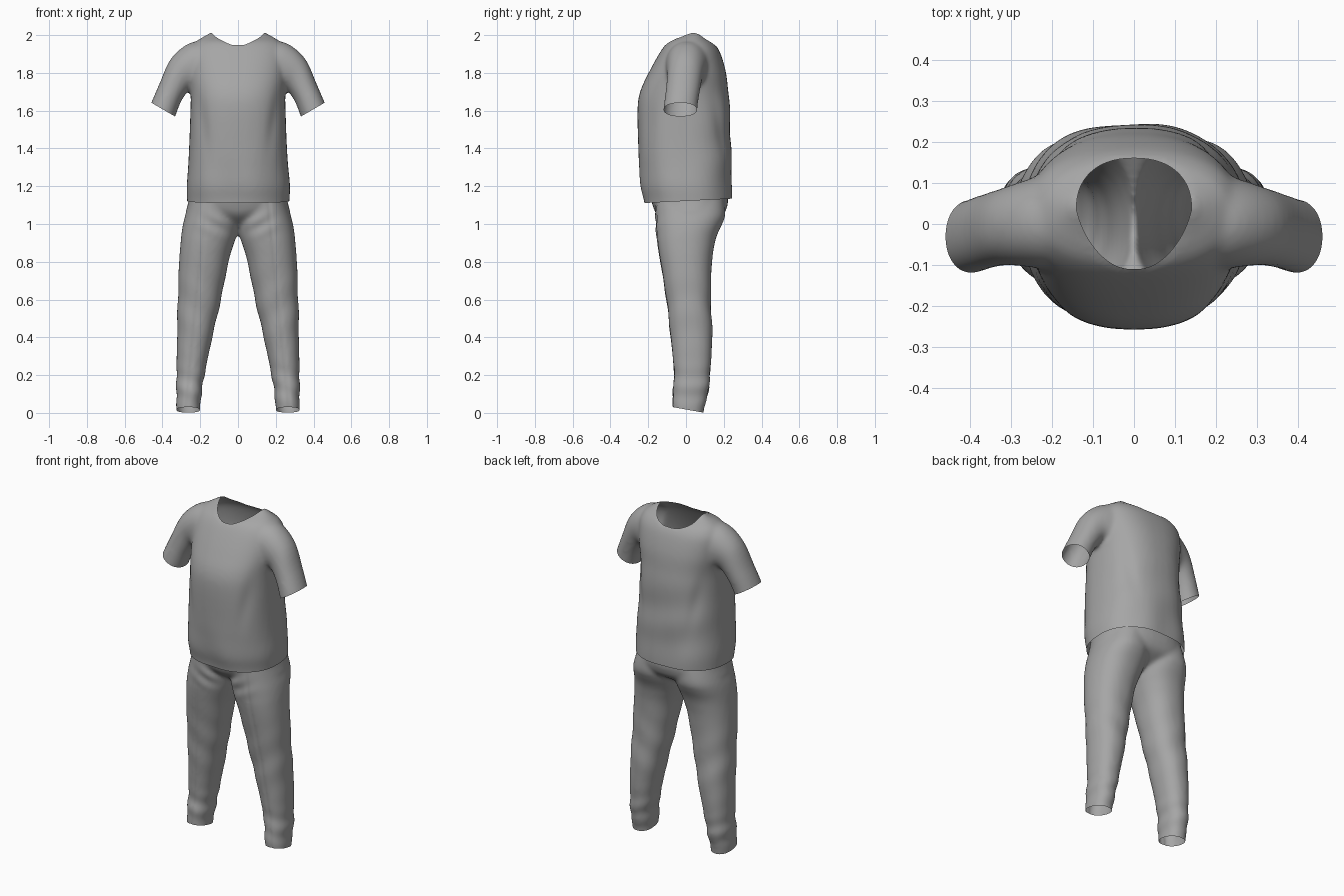
import bpy, bmesh, math
from mathutils import Vector

if "Cube" in bpy.data.objects:
    bpy.data.objects.remove(bpy.data.objects["Cube"], do_unlink=True)

cloth = bpy.data.materials.new("grey cloth")
cloth.use_nodes = True
GREY = (0.38, 0.38, 0.38, 1)
cloth.diffuse_color = GREY
bsdf = cloth.node_tree.nodes["Principled BSDF"]
bsdf.inputs["Base Color"].default_value = GREY
bsdf.inputs["Roughness"].default_value = 0.8


def smooth_rows(rows, steps=4):
    """Catmull-Rom interpolation between section rows."""
    rows = [Vector(r) for r in rows]
    rows = [rows[0]] + rows + [rows[-1]]
    out = []
    for a, b, c, d in zip(rows, rows[1:], rows[2:], rows[3:]):
        for i in range(steps):
            t = i / steps
            out.append(b + (c - a) * (t / 2) + (a * 2 - b * 5 + c * 4 - d) * (t * t / 2)
                       + (b * 3 - a - c * 3 + d) * (t ** 3 / 2))
    return out + [rows[-1]]


def loft(bm, rows, side=1, power=2.3, n=48):
    """Closed tube; each row is (xa, za, xb, zb, y_front, y_back)."""
    rings = []
    for xa, za, xb, zb, yf, yb in smooth_rows(rows):
        ring = []
        for k in range(n):
            t = math.tau * k / n
            c, s = math.cos(t), math.sin(t)
            u = math.copysign(abs(c) ** (2 / power), c) / 2 + 0.5
            w = math.copysign(abs(s) ** (2 / power), s) / 2 + 0.5
            ring.append(bm.verts.new((side * (xa + (xb - xa) * u),
                                      yf + (yb - yf) * w, za + (zb - za) * u)))
        rings.append(ring)
    faces = [bm.faces.new(rings[0]), bm.faces.new(rings[-1])]
    for r, q in zip(rings, rings[1:]):
        faces += [bm.faces.new((r[k], r[(k + 1) % n], q[(k + 1) % n], q[k])) for k in range(n)]
    bmesh.ops.recalc_face_normals(bm, faces=faces)


def merge(name, bm):
    """Fuse the overlapping tubes into one skin and soften the joins."""
    me = bpy.data.meshes.new(name)
    bm.to_mesh(me)
    bm.free()
    ob = bpy.data.objects.new(name, me)
    bpy.context.collection.objects.link(ob)
    mod = ob.modifiers.new("fuse", "REMESH")
    mod.mode = "VOXEL"
    mod.voxel_size = 0.011
    mod = ob.modifiers.new("soften", "SMOOTH")
    mod.factor = 0.5
    mod.iterations = 9
    dg = bpy.context.evaluated_depsgraph_get()
    fused = bpy.data.meshes.new_from_object(ob.evaluated_get(dg))
    ob.modifiers.clear()
    ob.data = fused
    fused.name = name
    return ob


def trim(bm, co, no, test=lambda p: True):
    """Cut off everything beyond a plane, leaving the cloth open."""
    co, no = Vector(co), Vector(no).normalized()
    faces = [f for f in bm.faces if test(f.calc_center_median())]
    geom = set(faces)
    for f in faces:
        geom.update(f.edges)
        geom.update(f.verts)
    bmesh.ops.bisect_plane(bm, geom=list(geom), plane_co=co, plane_no=no, dist=1e-4)
    gone = [v for v in bm.verts if test(v.co) and (v.co - co).dot(no) > 2e-4]
    bmesh.ops.delete(bm, geom=gone, context="VERTS")


def fold(bm, depth):
    """Push the cloth along its normals to form creases."""
    bm.normal_update()
    moves = [(v, v.normal * depth(v.co, v.normal)) for v in bm.verts]
    for v, d in moves:
        v.co += d


def finish(ob, bm):
    bm.to_mesh(ob.data)
    bm.free()
    ob.data.materials.clear()
    ob.data.materials.append(cloth)
    for p in ob.data.polygons:
        p.use_smooth = True
        p.material_index = 0


def level(z, xa, xb, yf, yb):
    return (xa, z, xb, z, yf, yb)


def bump(d, width):
    return math.exp(-(d / width) ** 2)


# Shirt: body and two short sleeves
body = [(1.04, .27, -.215, .24), (1.12, .272, -.222, .243), (1.2, .274, -.24, .243),
        (1.3, .265, -.247, .24), (1.4, .259, -.252, .237), (1.6, .252, -.257, .233),
        (1.7, .252, -.243, .224), (1.8, .262, -.198, .212), (1.9, .262, -.143, .184),
        (1.95, .24, -.108, .155), (1.975, .21, -.075, .125), (2.005, .16, -.01, .09),
        (2.035, .11, .02, .06)]
sleeve = [(.08, 1.95, .1, 1.7, -.09, .14), (.2, 1.968, .17, 1.7, -.11, .13),
          (.28, 1.945, .225, 1.7, -.105, .11), (.36, 1.868, .255, 1.71, -.1, .09),
          (.415, 1.745, .298, 1.655, -.108, .073), (.46, 1.64, .332, 1.57, -.12, .06),
          (.49, 1.56, .36, 1.49, -.125, .055)]
bm = bmesh.new()
loft(bm, [level(z, -w, w, f, b) for z, w, f, b in body], power=2.4)
for side in (1, -1):
    loft(bm, sleeve, side, power=2.1)
shirt = merge("shirt", bm)
bm = bmesh.new()
bm.from_mesh(shirt.data)


def shirt_folds(p, n):
    x = abs(p.x)
    pull = bump(x - .2 - .15 * (p.z - 1.6), .03) * bump(p.z - 1.55, .15)
    drape = math.sin(p.x * 26 + p.z * 5) * bump(p.z - 1.2, .15)
    back = math.sin(p.z * 24 + p.x * 6) * bump(p.z - 1.4, .2) * max(n.y, 0)
    return -.007 * pull + .003 * drape + .004 * back


fold(bm, shirt_folds)
trim(bm, (0, 0, 1.122), (0, .05, -1), lambda p: abs(p.x) < .3 and p.z < 1.4)
for side in (1, -1):
    trim(bm, (side * .395, 0, 1.605), (side * .5, 0, -.86),
         lambda p: p.x * side > .29 and p.z > 1.4)


# Neck opening: an egg-shaped hole with a smoothed rim
def neck_radius(p):
    dy = p.y - .035
    w = .14 if dy > 0 else .14 + .25 * dy
    h = .125 if dy > 0 else .145
    return ((abs(p.x) / w) ** 2.3 + (abs(dy) / h) ** 2.3) ** (1 / 2.3)


bmesh.ops.delete(bm, geom=[v for v in bm.verts if v.co.z > 1.85 and neck_radius(v.co) < 1],
                 context="VERTS")
rim = [v for v in bm.verts if v.is_boundary and v.co.z > 1.85]
for _ in range(8):
    near = [[e.other_vert(v).co.copy() for e in v.link_edges if e.is_boundary] for v in rim]
    for v, cs in zip(rim, near):
        p = sum(cs, v.co.copy()) / (len(cs) + 1)
        r = neck_radius(p)
        v.co = (p.x / r, .035 + (p.y - .035) / r, p.z)
finish(shirt, bm)

# Trousers: hips and two tapering legs
hips = [(1.3, .245, -.2, .215), (1.15, .258, -.188, .222), (1.1, .267, -.177, .22),
        (1.05, .276, -.155, .198), (1.01, .24, -.11, .14), (.975, .14, -.05, .07)]
leg = [(1.14, .005, .25, -.165, .2), (1.05, 0, .278, -.162, .208), (1, -.004, .291, -.162, .192),
       (.95, .003, .299, -.158, .168), (.9, .02, .304, -.153, .153), (.8, .05, .312, -.137, .138),
       (.6, .09, .319, -.105, .132), (.4, .136, .323, -.083, .14), (.2, .177, .326, -.064, .127),
       (.1, .193, .327, -.073, .117), (.02, .2, .326, -.07, .095), (-.06, .202, .324, -.068, .09)]
bm = bmesh.new()
loft(bm, [level(z, -w, w, f, b) for z, w, f, b in hips], power=2.4)
for side in (1, -1):
    loft(bm, [level(*r) for r in leg], side, power=2.25)
trousers = merge("trousers", bm)
bm = bmesh.new()
bm.from_mesh(trousers.data)


def trouser_folds(p, n):
    x, front = abs(p.x), max(-n.y, 0)
    seam = bump(x - .165 - .1 * (1.1 - p.z), .008) * front
    crotch = math.sin((p.z - .6 * x) * 60) * bump(p.z - 1.0, .06) * bump(x - .1, .08) * front
    ankle = math.sin(p.z * 55 + p.x * 20) * bump(p.z - .13, .1)
    knee = math.sin(p.z * 30 - x * 25) * bump(p.z - .55, .2)
    return -.004 * seam + .005 * crotch + .003 * ankle + .002 * knee


fold(bm, trouser_folds)
trim(bm, (0, 0, 1.2), (0, 0, 1))
trim(bm, (0, 0, .018), (0, -.18, -1), lambda p: p.z < .4)
finish(trousers, bm)
